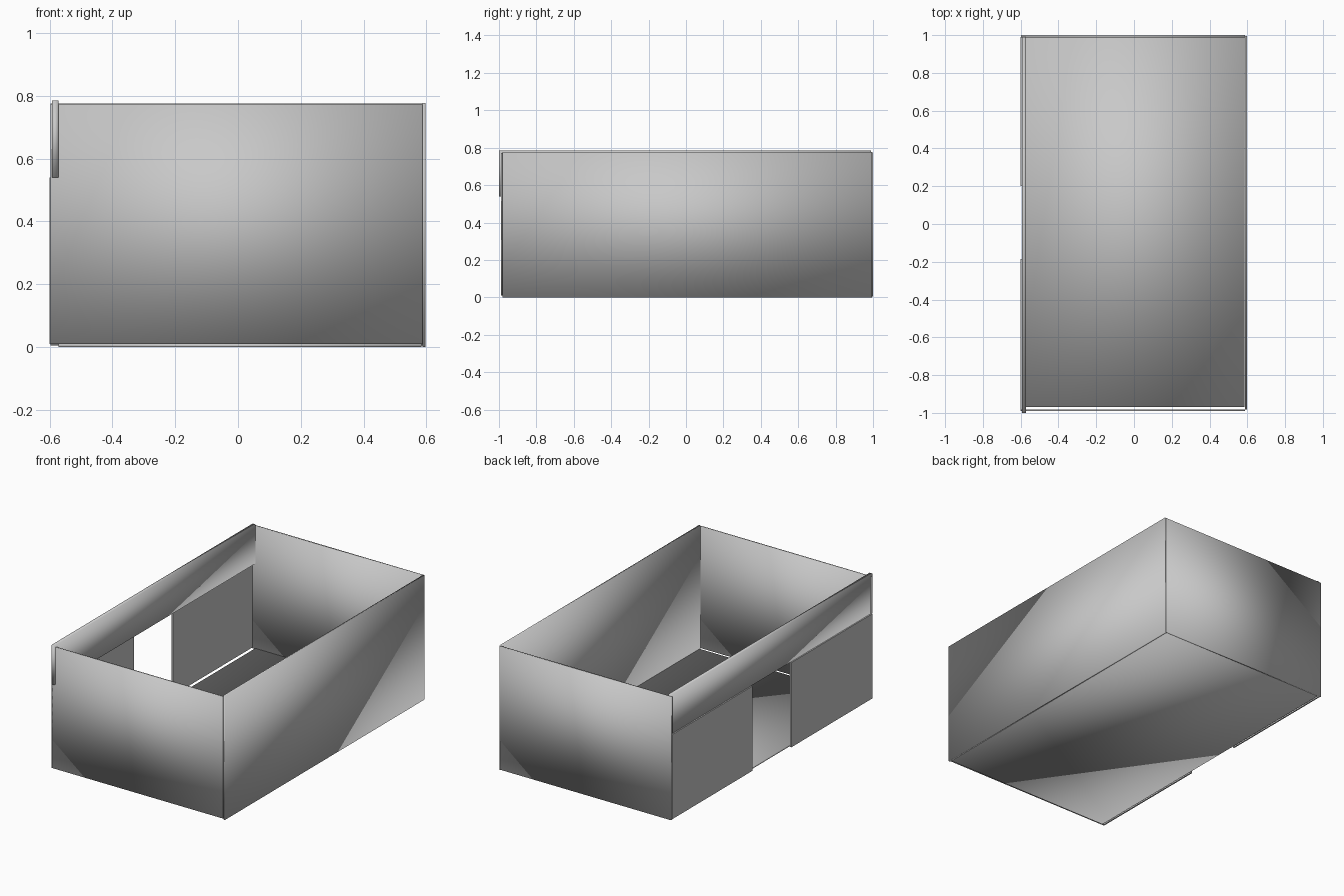
import bpy
import bmesh
from mathutils import Matrix, Vector

cube = bpy.data.objects.get("Cube")
if cube:
    bpy.data.objects.remove(cube, do_unlink=True)

# Single grey finish
GREY = (0.58, 0.58, 0.58, 1.0)
grey = bpy.data.materials.new("plain_grey")
grey.use_nodes = True
grey.diffuse_color = GREY
grey.node_tree.nodes["Principled BSDF"].inputs["Base Color"].default_value = GREY


def slab(name, x, y, z, smooth=True):
    """Thin box spanning the given x, y and z ranges."""
    low, high = (Vector(c) for c in zip(x, y, z))
    size = high - low
    bm = bmesh.new()
    bmesh.ops.create_cube(bm, size=1.0, matrix=Matrix.Diagonal((*size, 1.0)))
    for face in bm.faces:
        face.smooth = smooth
    mesh = bpy.data.meshes.new(name)
    bm.to_mesh(mesh)
    bm.free()
    mesh.materials.append(grey)
    obj = bpy.data.objects.new(name, mesh)
    obj.location = (low + high) / 2
    bpy.context.collection.objects.link(obj)
    return obj


# Floor stops short of the front wall and the doorway wall
slab("floor", (-0.572, 0.585), (-0.97, 0.99), (0.0, 0.01))

# Full-height walls, with soft shading across their edges
slab("front_wall", (-0.597, 0.588), (-0.99, -0.982), (0.01, 0.772))
slab("back_wall", (-0.597, 0.588), (0.988, 1.0), (0.005, 0.775))
slab("left_wall", (0.587, 0.597), (-0.982, 0.995), (0.0, 0.778))

# Right wall: two flat panels either side of a doorway, with a beam above
slab("doorway_front_panel", (-0.6, -0.592), (-0.99, -0.185), (0.01, 0.54), smooth=False)
slab("doorway_back_panel", (-0.6, -0.592), (0.2, 0.99), (0.01, 0.54), smooth=False)
slab("doorway_beam", (-0.592, -0.572), (-1.0, 0.99), (0.54, 0.785))
